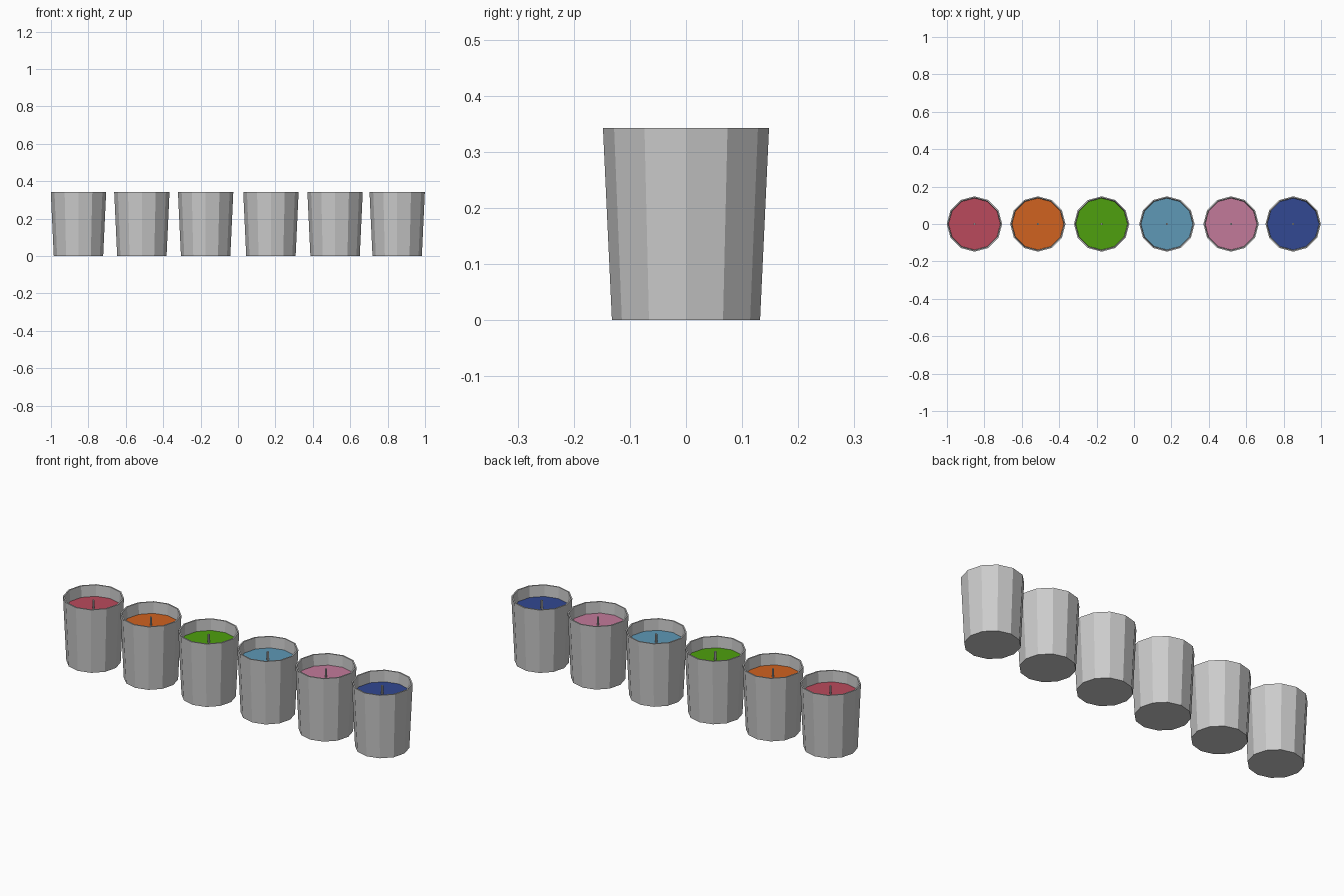
import bpy, bmesh, math

if "Cube" in bpy.data.objects:
    bpy.data.objects.remove(bpy.data.objects["Cube"])

SIDES = 12
HEIGHT, WAX_Z, WICK_TOP = 0.343, 0.283, 0.327
WAX_R = 0.138

# Cup centre along x, wax name, wax colour (sRGB)
CANDLES = [
    (-0.853, "red", (186, 74, 92)),
    (-0.514, "orange", (208, 98, 32)),
    (-0.173, "green", (78, 160, 14)),
    (0.176, "light_blue", (94, 152, 182)),
    (0.519, "pink", (194, 122, 154)),
    (0.851, "navy", (50, 72, 146)),
]


def linear(c):
    c /= 255
    return c / 12.92 if c <= 0.04045 else ((c + 0.055) / 1.055) ** 2.4


def lathe(name, x, profile, sides, cap_start=False, cap_end=False):
    """Flat-faced revolve of (radius, z) points, listed bottom to top on the outside."""
    bm = bmesh.new()
    rings = [[bm.verts.new((r * math.cos(2 * math.pi * i / sides),
                            r * math.sin(2 * math.pi * i / sides), z))
              for i in range(sides)] for r, z in profile]
    for a, b in zip(rings, rings[1:]):
        for i in range(sides):
            j = (i + 1) % sides
            bm.faces.new((a[i], a[j], b[j], b[i]))
    if cap_start:
        bm.faces.new(rings[0][::-1])
    if cap_end:
        bm.faces.new(rings[-1])
    mesh = bpy.data.meshes.new(name)
    bm.to_mesh(mesh)
    bm.free()
    obj = bpy.data.objects.new(name, mesh)
    obj.location.x = x
    bpy.context.collection.objects.link(obj)
    return obj


for x, name, rgb in CANDLES:
    # Tapered cup: outside wall, thin rim, inside wall down to the wax
    lathe(f"cup_{name}", x,
          [(0.132, 0), (0.148, HEIGHT), (0.141, HEIGHT), (WAX_R, WAX_Z)],
          SIDES, cap_start=True)
    # Wax surface
    wax = lathe(f"wax_{name}", x, [(WAX_R, WAX_Z)], SIDES, cap_end=True)
    mat = bpy.data.materials.new(f"wax_{name}")
    mat.diffuse_color = (*map(linear, rgb), 1)
    mat.use_nodes = True
    mat.node_tree.nodes["Principled BSDF"].inputs["Base Color"].default_value = mat.diffuse_color
    wax.data.materials.append(mat)
    # Wick
    lathe(f"wick_{name}", x, [(0.006, WAX_Z), (0.006, WICK_TOP)], 6, cap_end=True)
